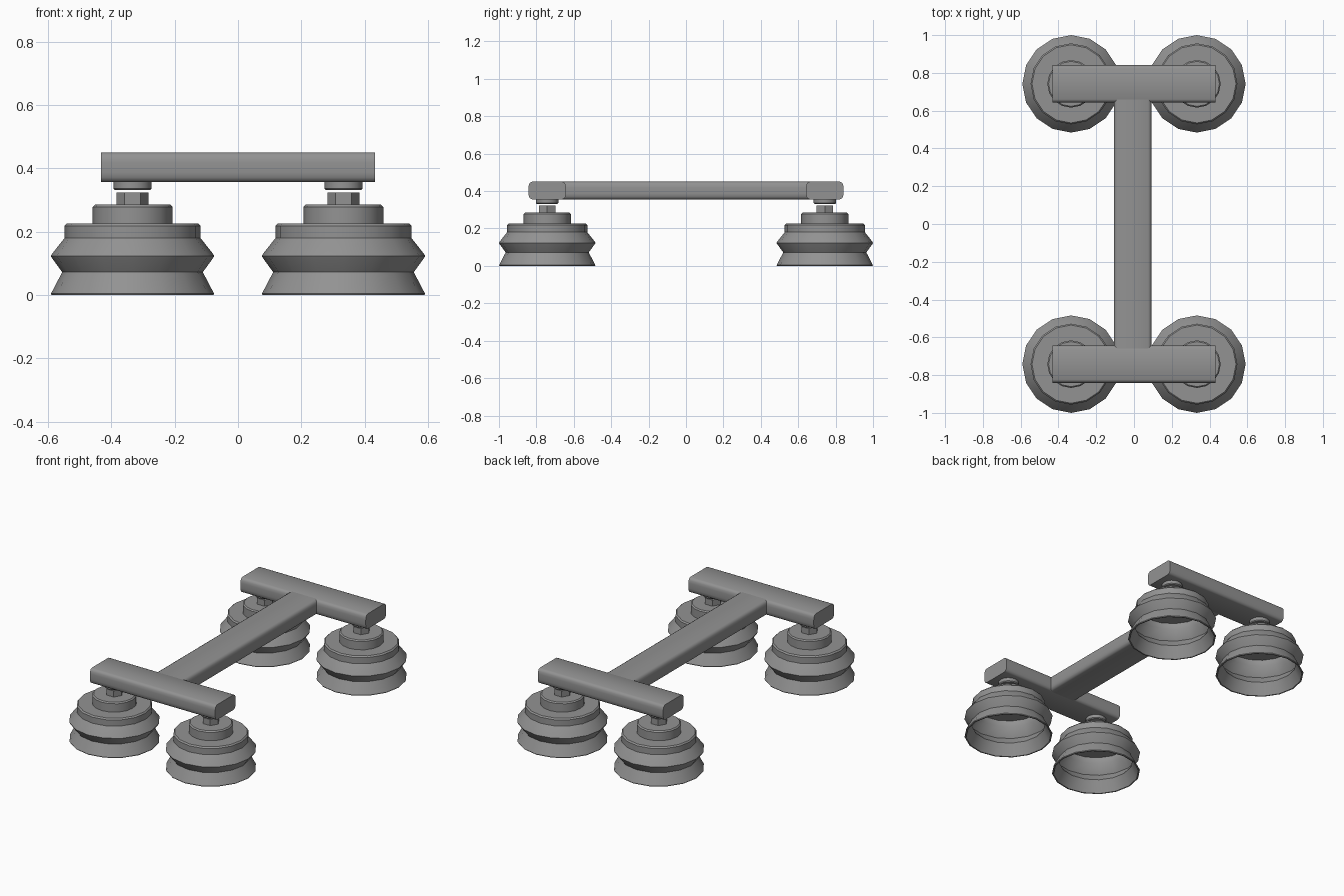
import bpy, math

if "Cube" in bpy.data.objects:
    bpy.data.objects.remove(bpy.data.objects["Cube"])

CUP_X, CUP_Y = 0.333, 0.742
SIDES = 16

# Dark grey rubber and metal
dark = bpy.data.materials.new("dark_grey")
dark.diffuse_color = (0.29, 0.29, 0.29, 1)
dark.use_nodes = True
dark.node_tree.nodes["Principled BSDF"].inputs["Base Color"].default_value = dark.diffuse_color


def finish(name, verts, faces, angle=35):
    mesh = bpy.data.meshes.new(name)
    mesh.from_pydata(verts, [], faces)
    mesh.update()
    mesh.materials.append(dark)
    obj = bpy.data.objects.new(name, mesh)
    bpy.context.collection.objects.link(obj)
    bpy.ops.object.select_all(action='DESELECT')
    obj.select_set(True)
    bpy.context.view_layer.objects.active = obj
    bpy.ops.object.mode_set(mode='EDIT')
    bpy.ops.mesh.select_all(action='SELECT')
    bpy.ops.mesh.normals_make_consistent(inside=False)
    bpy.ops.object.mode_set(mode='OBJECT')
    bpy.ops.object.shade_smooth_by_angle(angle=math.radians(angle))
    return obj


def lathe(name, profile, x, y, sides=SIDES, angle=35):
    """Spin (radius, z) points round a vertical axis and cap both ends."""
    verts = [(x + r * math.cos(2 * math.pi * i / sides),
              y + r * math.sin(2 * math.pi * i / sides), z)
             for r, z in profile for i in range(sides)]
    faces = []
    for k in range(len(profile) - 1):
        for i in range(sides):
            j = (i + 1) % sides
            a, b = k * sides, (k + 1) * sides
            faces.append((a + i, a + j, b + j, b + i))
    last = (len(profile) - 1) * sides
    faces += [tuple(range(sides)), tuple(range(last, last + sides))]
    return finish(name, verts, faces, angle)


def bar(name, half_length, axis, offset=0.0):
    """Bar with a rounded rectangular section, running along x or y."""
    half = [(0.100, 0.016), (0.098, 0.032), (0.092, 0.042), (0.082, 0.047)]
    right = [(w, -h) for w, h in reversed(half)] + half
    section = right + [(-w, -h) for w, h in right]
    n, verts = len(section), []
    for end in (-half_length, half_length):
        for w, h in section:
            z = 0.403 + h
            verts.append((end, offset + w, z) if axis == 'x' else (offset + w, end, z))
    faces = [(i, (i + 1) % n, n + (i + 1) % n, n + i) for i in range(n)]
    faces += [tuple(range(n)), tuple(range(n, 2 * n))]
    return finish(name, verts, faces, 40)


# Frame: spine and two crossbars
bar("spine_bar", 0.66, 'y', -0.007)
bar("front_crossbar", 0.432, 'x', -CUP_Y)
bar("back_crossbar", 0.432, 'x', CUP_Y)

# Hollow bellows cup: inner wall from the ceiling down, then outer wall up
cup_profile = [
    (0.205, 0.216), (0.206, 0.178), (0.247, 0.122), (0.213, 0.072), (0.248, 0.0),
    (0.2555, 0.0), (0.2575, 0.004), (0.222, 0.072), (0.254, 0.116), (0.258, 0.123),
    (0.254, 0.130), (0.2145, 0.180), (0.2145, 0.218), (0.207, 0.226)]
collar_profile = [(0.126, 0.222), (0.126, 0.278), (0.119, 0.285)]
disc_profile = [(0.055, 0.331), (0.060, 0.336), (0.060, 0.362)]

for row, sy in (("front", -1), ("back", 1)):
    for side, sx in (("left", -1), ("right", 1)):
        x, y, tag = sx * CUP_X, sy * CUP_Y, f"{row}_{side}"
        lathe(f"{tag}_suction_cup", cup_profile, x, y)
        lathe(f"{tag}_collar", collar_profile, x, y)
        lathe(f"{tag}_hex_nut", [(0.050, 0.280), (0.050, 0.323)], x, y, 6)
        lathe(f"{tag}_mount_disc", disc_profile, x, y)
